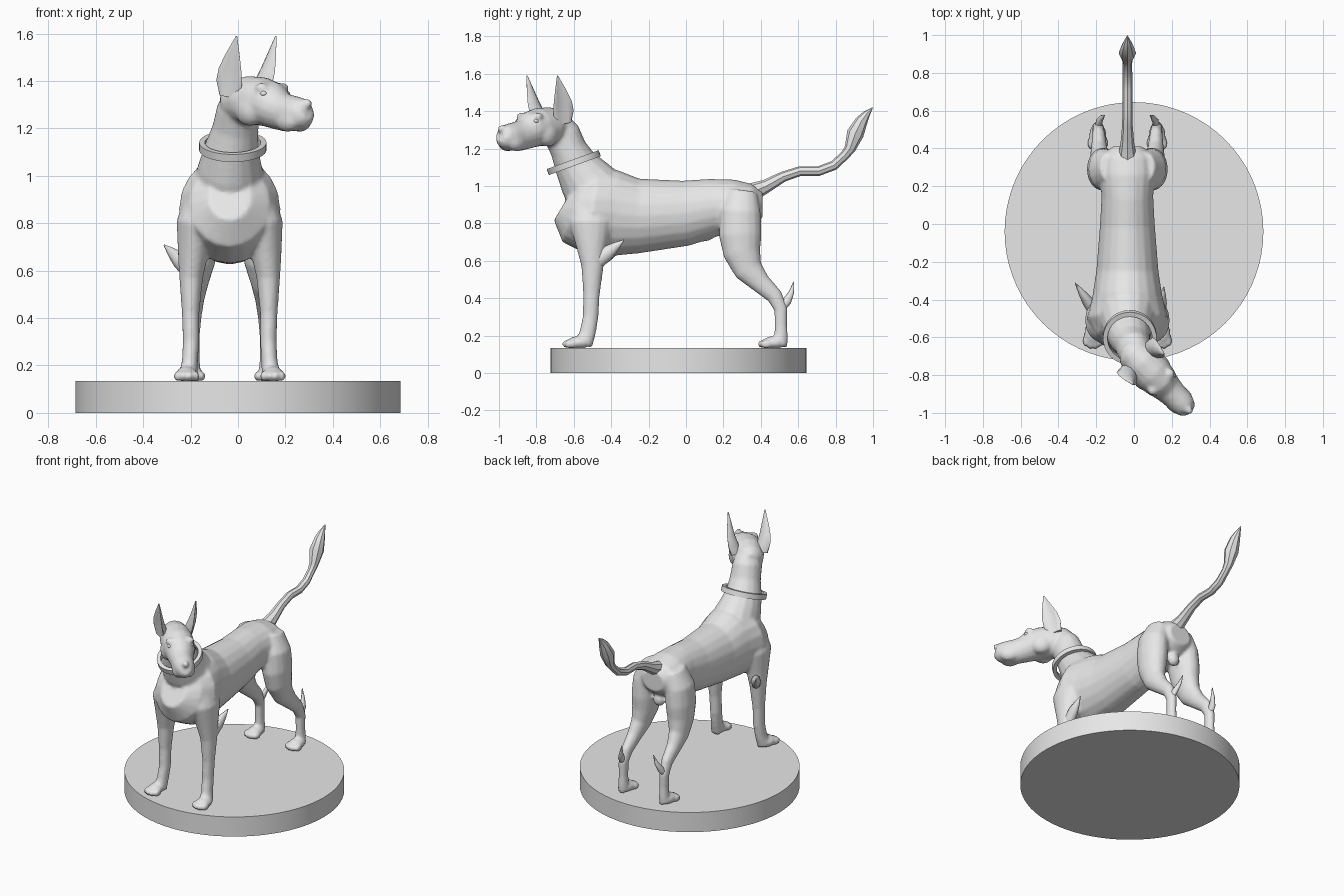
import bpy, bmesh
from math import cos, sin, pi, radians
from mathutils import Vector, Matrix

cube = bpy.data.objects.get("Cube")
if cube:
    bpy.data.objects.remove(cube)

grey = bpy.data.materials.new("plain_grey")
grey.use_nodes = True
GREY = (0.8, 0.8, 0.8, 1)
grey.diffuse_color = GREY
grey.node_tree.nodes["Principled BSDF"].inputs["Base Color"].default_value = GREY

MID = -0.035                                   # the body's own centre line in x
FWD = Vector((0.70, -0.714, 0)).normalized()   # where the head points
SIDE = Vector((-FWD.y, FWD.x, 0))
HEAD = Vector((0, -0.69, 0))


def loft(bm, stations, ref, sides=16, bend=0):
    """Skin elliptical rings (x, y, z, r_side, r_up) set square to their path."""
    pts = [Vector(s[:3]) for s in stations]
    ref = Vector(ref)
    rings = []
    for i, s in enumerate(stations):
        t = (pts[min(i + 1, len(pts) - 1)] - pts[max(i - 1, 0)]).normalized()
        a = t.cross(ref).normalized()
        b = a.cross(t)
        ring = []
        for k in range(sides):
            c, d = cos(2 * pi * k / sides), sin(2 * pi * k / sides)
            ring.append(bm.verts.new(pts[i] + a * c * s[3] + b * (d * s[4] + bend * c * c * s[3])))
        rings.append(ring)
    for lo, hi in zip(rings, rings[1:]):
        for k in range(sides):
            n = (k + 1) % sides
            bm.faces.new((lo[k], lo[n], hi[n], hi[k]))
    bm.faces.new(rings[0][::-1])
    bm.faces.new(rings[-1])


def ball(bm, centre, radii, turn=Matrix()):
    m = Matrix.Translation(centre) @ turn @ Matrix.Diagonal((*radii, 1))
    bmesh.ops.create_uvsphere(bm, u_segments=16, v_segments=10, radius=1, matrix=m)


def finish(name, bm, angle=40):
    bmesh.ops.recalc_face_normals(bm, faces=bm.faces)
    mesh = bpy.data.meshes.new(name)
    bm.to_mesh(mesh)
    bm.free()
    mesh.materials.append(grey)
    ob = bpy.data.objects.new(name, mesh)
    bpy.context.collection.objects.link(ob)
    bpy.ops.object.select_all(action="DESELECT")
    ob.select_set(True)
    bpy.context.view_layer.objects.active = ob
    bpy.ops.object.shade_smooth_by_angle(angle=radians(angle))
    return ob


def at_head(f, s, z):
    return HEAD + FWD * f + SIDE * s + Vector((0, 0, z))


# Round plinth
bm = bmesh.new()
bmesh.ops.create_cone(bm, cap_ends=True, segments=72, radius1=0.685, radius2=0.685,
                      depth=0.135, matrix=Matrix.Translation((0, -0.04, 0.0675)))
finish("plinth", bm)

# Body: torso, neck, head and legs fused into one skin
bm = bmesh.new()
torso = [(-.65, .91, .09, .11), (-.60, .88, .17, .19), (-.50, .86, .215, .23),
         (-.38, .855, .185, .23), (-.25, .84, .165, .20), (0, .855, .145, .175),
         (.15, .885, .137, .155), (.27, .895, .15, .14), (.36, .90, .14, .11),
         (.41, .90, .08, .07)]
loft(bm, [(MID, y, z, rx, rz) for y, z, rx, rz in torso], (0, 0, 1), 20)
loft(bm, [(MID, -.47, .95, .16, .17), (-.033, -.54, 1.04, .135, .145),
          (-.025, -.595, 1.125, .113, .115), (-.01, -.63, 1.20, .098, .098),
          (0, -.665, 1.28, .09, .10), (.02, -.69, 1.33, .07, .08)], (0, 1, 0))
skull = [(-.06, 1.31, .05, .06), (-.02, 1.315, .085, .09), (.06, 1.317, .103, .105),
         (.14, 1.315, .103, .103), (.20, 1.30, .095, .098), (.25, 1.275, .08, .083),
         (.30, 1.265, .072, .08), (.36, 1.262, .068, .073), (.40, 1.268, .055, .062),
         (.42, 1.275, .035, .042)]
loft(bm, [(*at_head(f, 0, z), rs, rz) for f, z, rs, rz in skull], (0, 0, 1))
turn = Matrix.Rotation(radians(-45), 4, "Z")
ball(bm, at_head(.41, 0, 1.305), (.03, .022, .022), turn)
ball(bm, (MID, .08, .73), (.03, .07, .028))
ball(bm, (MID, .34, .75), (.04, .035, .045))

front_leg = [(.115, -.50, .94, .06, .10), (.145, -.51, .80, .08, .115),
             (.155, -.505, .67, .064, .08), (.163, -.50, .57, .05, .06),
             (.165, -.505, .42, .037, .044), (.163, -.51, .30, .035, .042),
             (.168, -.525, .22, .034, .044), (.175, -.545, .15, .04, .045)]
hind_leg = [(.095, .30, .97, .05, .08), (.12, .29, .86, .085, .11),
            (.13, .29, .74, .085, .115), (.135, .30, .64, .075, .10),
            (.145, .335, .55, .056, .078), (.15, .40, .48, .043, .055),
            (.152, .475, .41, .034, .044), (.155, .507, .34, .03, .036),
            (.155, .507, .25, .028, .034), (.155, .508, .19, .031, .037),
            (.157, .50, .145, .036, .042)]
for sx in (-1, 1):
    for leg in (front_leg, hind_leg):
        loft(bm, [(MID + sx * u, *rest) for u, *rest in leg], (0, 1, 0))
    # Paws with four toes each
    for u, y in ((.182, -.575), (.157, .47)):
        ball(bm, (MID + sx * u, y, .163), (.046, .065, .034))
        for k in range(4):
            across = (k - 1.5) * .026
            ball(bm, (MID + sx * (u + across), y - .062 + abs(across) * .5, .155),
                 (.015, .034, .023))
    # Cheeks, upper lips and brows
    ball(bm, at_head(.13, sx * .06, 1.28), (.07, .05, .07), turn)
    ball(bm, at_head(.335, sx * .035, 1.235), (.065, .038, .05), turn)
    ball(bm, at_head(.205, sx * .06, 1.372), (.03, .03, .02), turn)
body = finish("body", bm)
fuse = body.modifiers.new("fuse", "REMESH")
fuse.mode = "VOXEL"
fuse.voxel_size = 0.01
fuse.use_smooth_shade = True
soften = body.modifiers.new("soften", "SMOOTH")
soften.factor = 0.5
soften.iterations = 5

# Eyes
for sx, label in ((-1, "right"), (1, "left")):
    bm = bmesh.new()
    ball(bm, at_head(.222, sx * .068, 1.347), (.017, .014, .012), turn)
    finish(label + "_eye", bm)

    # Upright pointed ear, cupped outwards
    bm = bmesh.new()
    ear = [(.035, .075, 1.34, .045, .03), (.05, .085, 1.40, .06, .022),
           (.065, .095, 1.45, .054, .014), (.085, .105, 1.51, .034, .01),
           (.11, .116, 1.59, .003, .003)]
    opening = SIDE * sx + FWD * 0.4
    loft(bm, [(*at_head(f, sx * s, z), w, t) for f, s, z, w, t in ear], opening, 12, 0.45)
    finish(label + "_ear", bm, 60)

    # Spur behind the hock
    bm = bmesh.new()
    loft(bm, [(MID + sx * .155, .505, .345, .02, .025), (MID + sx * .15, .54, .385, .017, .024),
              (MID + sx * .135, .563, .43, .011, .015),
              (MID + sx * .12, .576, .488, .002, .002)], (0, 1, 0), 8)
    finish(label + "_hock_spur", bm, 60)

# Elbow spurs, the right one splayed further out
for label, base, tip in (("right", (-.20, -.475, .60), (-.312, -.312, .708)),
                         ("left", (.135, -.475, .60), (.158, -.332, .712))):
    a, b = Vector(base), Vector(tip)
    bm = bmesh.new()
    loft(bm, [(*a.lerp(b, t), w, w * 1.3) for t, w in
              ((0, .034), (.4, .03), (.7, .018), (1, .002))], (0, 0, 1), 8)
    finish(label + "_elbow_spur", bm, 60)

# Tail with a pointed tuft
bm = bmesh.new()
tail = [(.35, .965, .05), (.43, 1.0, .036), (.52, 1.05, .028), (.61, 1.08, .026),
        (.71, 1.08, .026), (.79, 1.11, .026), (.85, 1.165, .025), (.877, 1.20, .03),
        (.905, 1.28, .046), (.94, 1.35, .033), (.965, 1.385, .02), (.998, 1.42, .002)]
loft(bm, [(MID, y, z, r, r) for y, z, r in tail], (1, 0, 0), 8)
finish("tail", bm, 35)

# Collar: a flat band tipped down at the throat
bm = bmesh.new()
profile = [(.118, -.017), (.142, -.017), (.142, .017), (.118, .017)]
rings = [[bm.verts.new((r * cos(2 * pi * k / 40), r * 1.04 * sin(2 * pi * k / 40), z))
          for r, z in profile] for k in range(40)]
for k in range(40):
    here, there = rings[k], rings[(k + 1) % 40]
    for j in range(4):
        n = (j + 1) % 4
        bm.faces.new((here[j], there[j], there[n], here[n]))
collar = finish("collar", bm)
collar.location = (-.022, -.60, 1.125)
collar.rotation_euler.x = radians(20)
